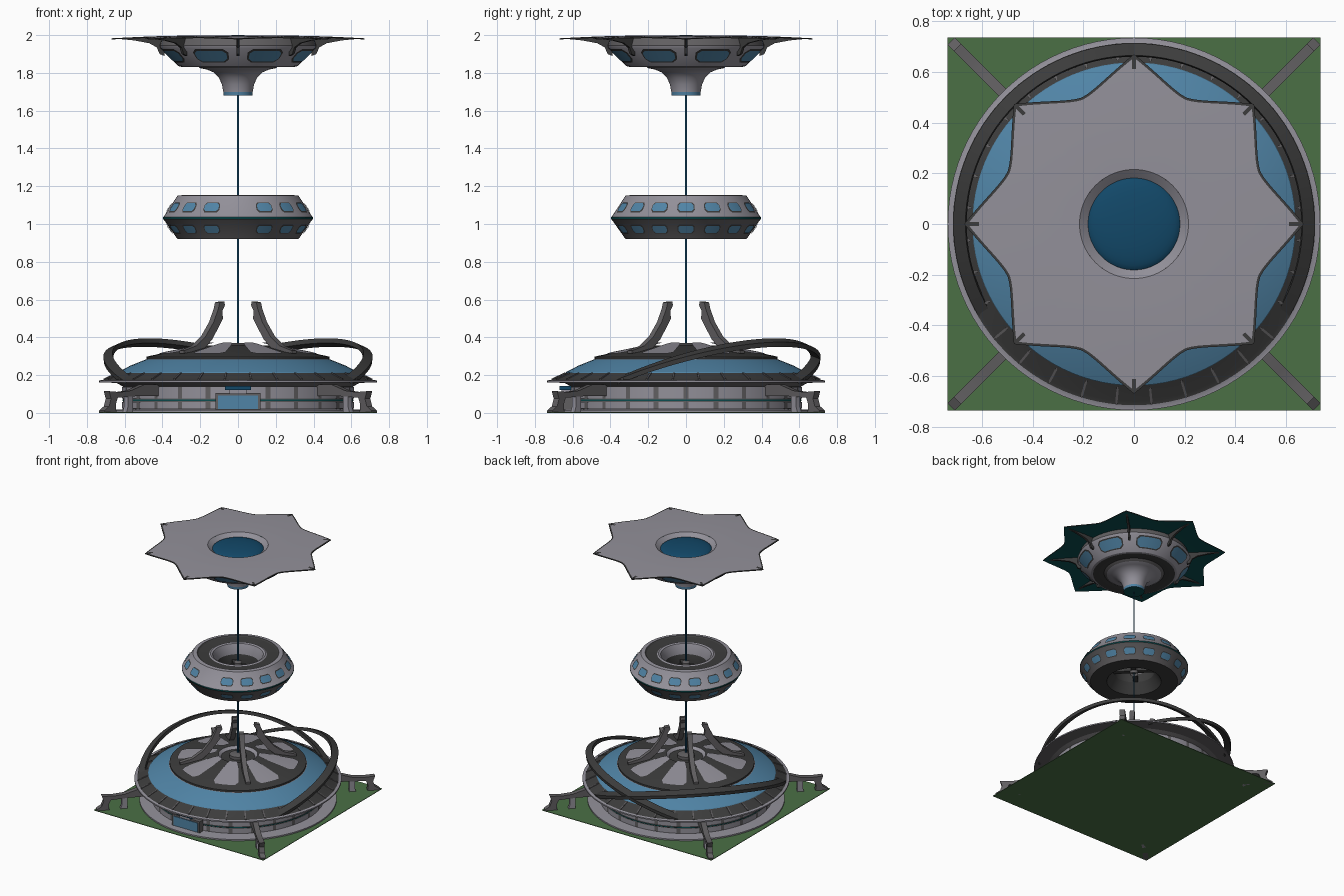
import bpy, bmesh, math
from math import sin, cos, pi, radians

if "Cube" in bpy.data.objects:
    bpy.data.objects.remove(bpy.data.objects["Cube"])

def mat(name, c):
    m = bpy.data.materials.new(name)
    m.diffuse_color = (*c, 1)
    m.use_nodes = True
    m.node_tree.nodes["Principled BSDF"].inputs["Base Color"].default_value = m.diffuse_color
    return m

LIGHT = mat("light_grey", (0.29, 0.28, 0.32))
MID = mat("mid_grey", (0.12, 0.115, 0.12))
DARK = mat("dark_grey", (0.045, 0.045, 0.045))
GLASS = mat("glass_blue", (0.08, 0.23, 0.38))
DEEP = mat("deep_blue", (0.006, 0.065, 0.14))
TEAL = mat("dark_teal", (0.003, 0.075, 0.08))
GREEN = mat("grass_green", (0.07, 0.16, 0.06))

def finish(name, bm, mats, recalc=True):
    if recalc:
        bmesh.ops.recalc_face_normals(bm, faces=bm.faces[:])
    me = bpy.data.meshes.new(name)
    bm.to_mesh(me)
    bm.free()
    for m in mats:
        me.materials.append(m)
    ob = bpy.data.objects.new(name, me)
    bpy.context.collection.objects.link(ob)
    bpy.ops.object.select_all(action='DESELECT')
    ob.select_set(True)
    bpy.context.view_layer.objects.active = ob
    bpy.ops.object.shade_smooth_by_angle(angle=radians(28))
    return ob

def lathe(name, prof, mats, closed=False, segs=96):
    """Revolve (r, z) points; mats gives one material per profile segment."""
    if not isinstance(mats, list):
        mats = [mats] * len(prof)
    uniq = list(dict.fromkeys(mats))
    bm = bmesh.new()
    rings = []
    for r, z in prof:
        if r == 0:
            rings.append([bm.verts.new((0, 0, z))] * segs)
        else:
            rings.append([bm.verts.new((r*cos(2*pi*i/segs), r*sin(2*pi*i/segs), z)) for i in range(segs)])
    n = len(prof)
    for k in range(n if closed else n - 1):
        a, b = rings[k], rings[(k+1) % n]
        for i in range(segs):
            j = (i+1) % segs
            f = bm.faces.new(dict.fromkeys((a[i], a[j], b[j], b[i])))
            f.material_index = uniq.index(mats[k])
    return finish(name, bm, uniq)

def panels(name, p0, p1, angles, half, m, off=0.004, cut=0.25):
    """Chamfered plates laid on the cone through p0 (lower) and p1 (upper)."""
    bm = bmesh.new()
    dr, dz = p1[0]-p0[0], p1[1]-p0[1]
    L = math.hypot(dr, dz)
    nr, nz = dz/L*off, -dr/L*off
    for a in angles:
        prev = None
        for u in (-1, -0.75, -0.4, 0, 0.4, 0.75, 1):
            c = cut if abs(u) == 1 else 0
            t = radians(a + u*half)
            col = []
            for v in (c, 1-c):
                r, z = p0[0]+dr*v+nr, p0[1]+dz*v+nz
                col.append(bm.verts.new((r*cos(t), r*sin(t), z)))
            if prev:
                bm.faces.new((prev[0], col[0], col[1], prev[1]))
            prev = col
    return finish(name, bm, [m], recalc=False)

def windows(name, p0, p1, angles, half, rim=0.12):
    """Dark frame plate with a slightly smaller glass plate on it."""
    panels(name + "_frames", p0, p1, angles, half, DARK, 0.003)
    mix = lambda v: (p0[0]+(p1[0]-p0[0])*v, p0[1]+(p1[1]-p0[1])*v)
    panels(name + "_panes", mix(rim), mix(1-rim), angles, half*(1-rim), GLASS, 0.006)

def fins(name, pts, width, angles, m):
    """Upright radial plates cut from an (r, z) outline."""
    bm = bmesh.new()
    for a in angles:
        c, s = cos(radians(a)), sin(radians(a))
        sides = [[bm.verts.new((r*c - w*s, r*s + w*c, z)) for r, z in pts] for w in (-width/2, width/2)]
        bm.faces.new(sides[0])
        bm.faces.new(sides[1][::-1])
        for i in range(len(pts)):
            j = (i+1) % len(pts)
            bm.faces.new((sides[0][i], sides[0][j], sides[1][j], sides[1][i]))
    return finish(name, bm, [m])

def box(name, lo, hi, m):
    bm = bmesh.new()
    bmesh.ops.create_cube(bm, size=1)
    for v in bm.verts:
        v.co = [lo[i] + (v.co[i]+0.5)*(hi[i]-lo[i]) for i in range(3)]
    return finish(name, bm, [m])

def steps(n, start=0):
    return [start + 360*i/n for i in range(n)]

diag = steps(4, 45)

# ground and base building
box("ground_plate", (-.735, -.735, 0), (.735, .735, .004), GREEN)
lathe("plinth", [(0.70, .004), (0.70, .014), (0.60, .02)], LIGHT)
lathe("base_wall", [(0.61, .01), (0.61, .062), (0.612, .064), (0.612, .07), (0.61, .072), (0.61, .14), (0.64, .157)],
      [MID, MID, TEAL, MID, MID, MID])
panels("wall_panels_low", (0.61, .022), (0.61, .058), steps(24, 7.5), 6.3, LIGHT, cut=0)
panels("wall_panels_high", (0.61, .076), (0.61, .138), steps(24, 7.5), 6.3, LIGHT, cut=0)
lathe("base_rim", [(0.6, .157), (0.735, .162), (0.735, .172), (0.715, .174), (0.70, .184), (0.64, .21), (0.635, .214)],
      [MID, LIGHT, LIGHT, DARK, DARK, DARK])
fins("rim_ribs", [(0.715, .172), (0.715, .181), (0.645, .214), (0.645, .2)], 0.009, steps(32, 5.6), MID)
lathe("glass_roof_band", [(0.64, .208), (0.635, .216), (0.57, .25), (0.49, .282)], GLASS)
lathe("roof", [(0.50, .276), (0.485, .284), (0.485, .297), (0.46, .303), (0.24, .35), (0.14, .358), (0.12, .34), (0, .335)],
      [LIGHT, DARK, DARK, DARK, DARK, LIGHT, DARK])
panels("roof_petals", (0.43, .309), (0.15, .366), steps(8, 22.5), 13, LIGHT, 0.006, 0.12)
lathe("roof_hub", [(0.06, .33), (0.06, .36), (0.03, .37), (0, .37)], MID)

# entrance at the front
box("door_frame", (-.12, -.645, .01), (.12, -.58, .105), MID)
box("door_glass", (-.105, -.65, .02), (.105, -.644, .092), GLASS)
box("door_canopy", (-.07, -.67, .122), (.07, -.6, .142), DEEP)
box("door_sign_plate", (-.045, -.66, .1), (.045, -.6, .122), LIGHT)

# corner buttresses
fins("corner_buttresses", [(1.02, 0), (1.02, .012), (.985, .035), (.97, .075), (.985, .115), (.90, .11),
     (.82, .118), (.72, .15), (.60, .15), (.60, .09), (.80, .088), (.92, .08), (.935, .045), (.93, 0)], .04, diag, MID)
fins("buttress_posts", [(.80, 0), (.85, 0), (.84, .03), (.84, .095), (.80, .095)], .03, diag, LIGHT)

# two tilted arch bands crossing at the back
def arch(name, mid):
    bm = bmesh.new()
    prev, n = None, 48
    for i in range(n + 1):
        phi = radians(-76 + 152*i/n)
        t = radians(mid) + phi
        z = .175 + .20*(cos(phi) - cos(radians(76))) / (1 - cos(radians(76)))
        ring = [bm.verts.new((r*cos(t), r*sin(t), z+h)) for r, h in ((.66, -.005), (.71, -.025), (.713, 0), (.665, .02))]
        if prev:
            for k in range(4):
                bm.faces.new((prev[k], prev[(k+1) % 4], ring[(k+1) % 4], ring[k]))
        if i in (0, n):
            bm.faces.new(ring)
        prev = ring
    finish(name, bm, [DARK])

arch("right_arch_band", 45)
arch("left_arch_band", 135)

# prongs on the roof and the central lift cable
fins("roof_prongs", [(.42, .315), (.42, .33), (.33, .355), (.26, .405), (.20, .48), (.165, .55), (.155, .585), (.12, .59),
     (.115, .57), (.135, .54), (.13, .50), (.165, .45), (.21, .39), (.25, .355), (.28, .335)], .035, diag, MID)
lathe("lift_cable", [(.0055, .33), (.0055, 1.69)], DEEP, segs=12)

# middle ring
lathe("middle_ring", [(.32, .92), (.392, 1.022), (.398, 1.026), (.398, 1.036), (.392, 1.04), (.32, 1.15), (.29, 1.153),
      (.28, 1.145), (.205, 1.14), (.195, 1.146), (.18, 1.14), (.15, 1.07), (.15, 1.0), (.20, .92)],
      [MID, MID, TEAL, LIGHT, LIGHT, LIGHT, DARK, DARK, LIGHT, LIGHT, LIGHT, DARK, DARK, DARK], closed=True)
ring16 = [a for a in steps(16) if a != 270]
windows("ring_upper_windows", (.379, 1.06), (.344, 1.113), ring16, 7.2)
windows("ring_lower_windows", (.342, .951), (.377, 1.0), ring16, 7.2)
fins("ring_spokes", [(.02, 1.0), (.16, 1.0), (.16, 1.03), (.02, 1.03)], .035, diag, DARK)
lathe("ring_hub", [(.03, .98), (.03, 1.08), (.006, 1.09)], MID, segs=24)

# upper station body
lathe("station_body", [(0, 1.68), (.076, 1.68), (.078, 1.70), (.085, 1.74), (.102, 1.775), (.13, 1.803), (.165, 1.818),
      (.20, 1.825), (.22, 1.838), (.30, 1.832), (.315, 1.836), (.41, 1.93), (.415, 1.945), (.40, 1.985)],
      [TEAL, GLASS, LIGHT, LIGHT, LIGHT, LIGHT, LIGHT, MID, DARK, LIGHT, LIGHT, LIGHT, MID])
windows("station_windows", (.337, 1.858), (.408, 1.928), steps(8, 22.5), 15, 0.1)
fins("station_fins", [(.39, 1.89), (.415, 1.90), (.43, 1.935), (.47, 1.957), (.55, 1.972), (.655, 1.982), (.655, 1.986), (.39, 1.986)],
     .016, steps(8), DARK)

# eight pointed star roof: pale top, dark border, teal underside
def star():
    bm = bmesh.new()
    per = 16
    n = 8 * per
    rings = []
    rows = [(0, 0)] + [(f, 0) for f in (.2, .45, .7, .97, 1)] + [(f, -.006) for f in (1, .7, .4, 0)]
    for f, dz in rows:
        ring = []
        for i in range(n):
            t = 2*pi*i/n
            u = abs((i % per) / (per/2) - 1)
            r = .215 + (.54 + .13*u**1.6 - .215) * f
            z = 1.997 - .014*max(0, (r-.3)/.37)**1.5 + dz
            ring.append(bm.verts.new((r*cos(t), r*sin(t), z)))
        rings.append(ring)
    for k in range(len(rows) - 1):
        for i in range(n):
            j = (i+1) % n
            f = bm.faces.new((rings[k][i], rings[k][j], rings[k+1][j], rings[k+1][i]))
            f.material_index = 0 if k < 4 else 1 if k < 6 else 2
    finish("star_roof", bm, [LIGHT, DARK, TEAL])

star()
lathe("dome_recess", [(.215, 1.997), (.20, 1.985), (.18, 1.968)], LIGHT)
lathe("roof_dome", [(.183*cos(radians(a)), 1.965 + .035*sin(radians(a))) for a in range(0, 90, 9)] + [(0, 2.0)], DEEP)
